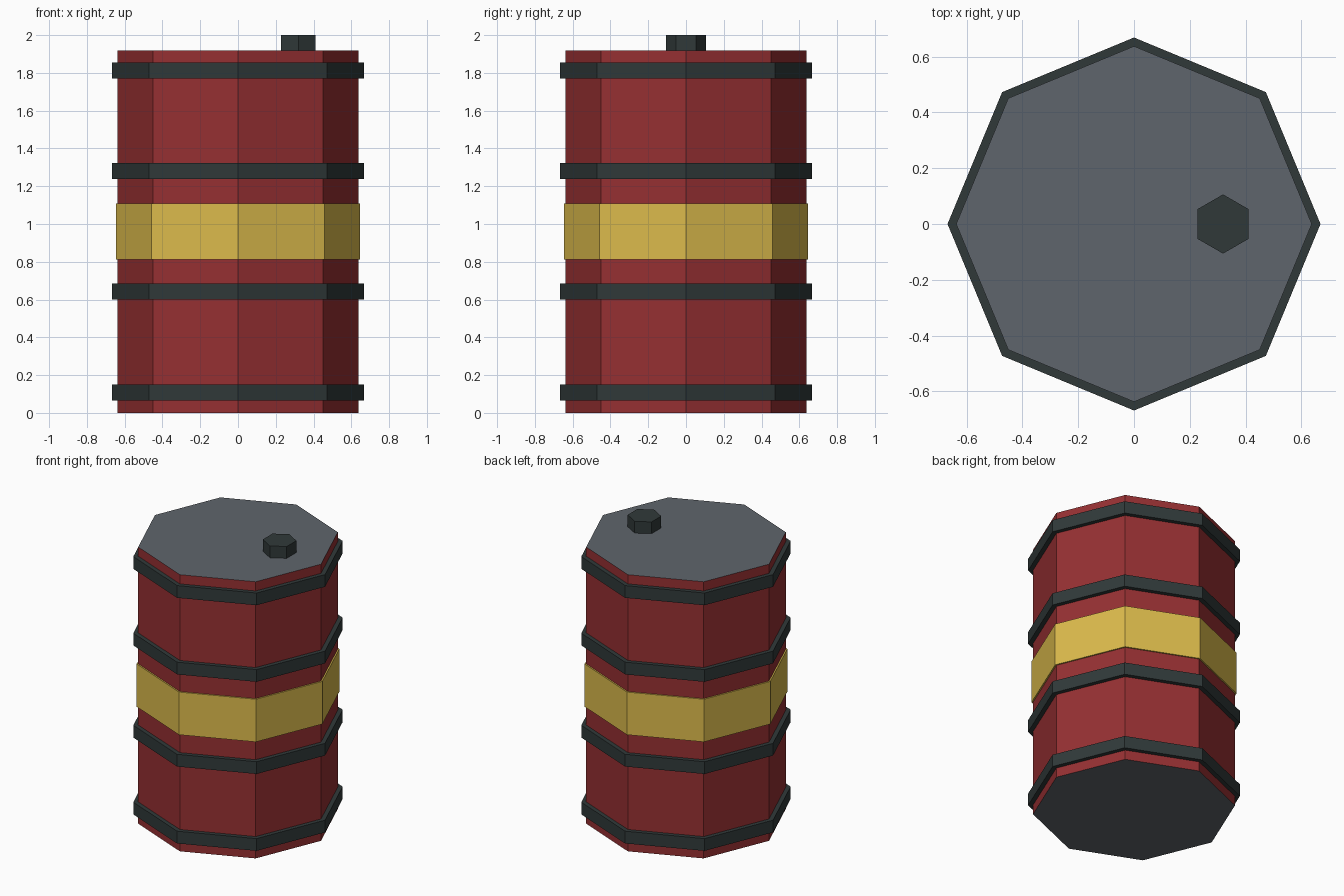
import bpy, math

if "Cube" in bpy.data.objects:
    bpy.data.objects.remove(bpy.data.objects["Cube"])


def material(name, rgb):
    """Flat material from 0-255 sRGB, stored as linear."""
    def lin(c):
        c /= 255
        return c / 12.92 if c <= 0.04045 else ((c + 0.055) / 1.055) ** 2.4
    m = bpy.data.materials.new(name)
    m.diffuse_color = (*[lin(c) for c in rgb], 1)
    m.use_nodes = True
    m.node_tree.nodes["Principled BSDF"].inputs["Base Color"].default_value = m.diffuse_color
    return m


red = material("barrel red", (150, 48, 50))
yellow = material("stripe yellow", (220, 187, 76))
dark = material("dark iron", (48, 57, 57))
grey = material("lid grey", (95, 101, 108))


def prism(name, sides, radius, z0, z1, mat, x=0.0, turn=0.0):
    """Upright flat-sided prism with its first corner at angle `turn`."""
    bpy.ops.mesh.primitive_cylinder_add(vertices=sides, radius=radius, depth=z1 - z0,
                                        location=(x, 0, (z0 + z1) / 2),
                                        rotation=(0, 0, turn))
    ob = bpy.context.object
    ob.name = name
    ob.data.materials.append(mat)
    return ob


# Drum body: red walls, grey lid and base
body = prism("barrel_body", 8, 0.637, 0.0, 1.918, red)
body.data.materials.append(grey)
for face in body.data.polygons:
    face.material_index = 1 if abs(face.normal.z) > 0.9 else 0

# Hoops around the drum
for i, z in enumerate((0.109, 0.642, 1.281, 1.812)):
    prism(f"hoop_{i + 1}", 8, 0.668, z - 0.0425, z + 0.0425, dark)

# Painted warning stripe
prism("yellow_stripe", 8, 0.647, 0.812, 1.108, yellow)

# Hexagonal filler cap, corners towards front and back
prism("filler_cap", 6, 0.106, 1.90, 2.0, dark, x=0.319)
